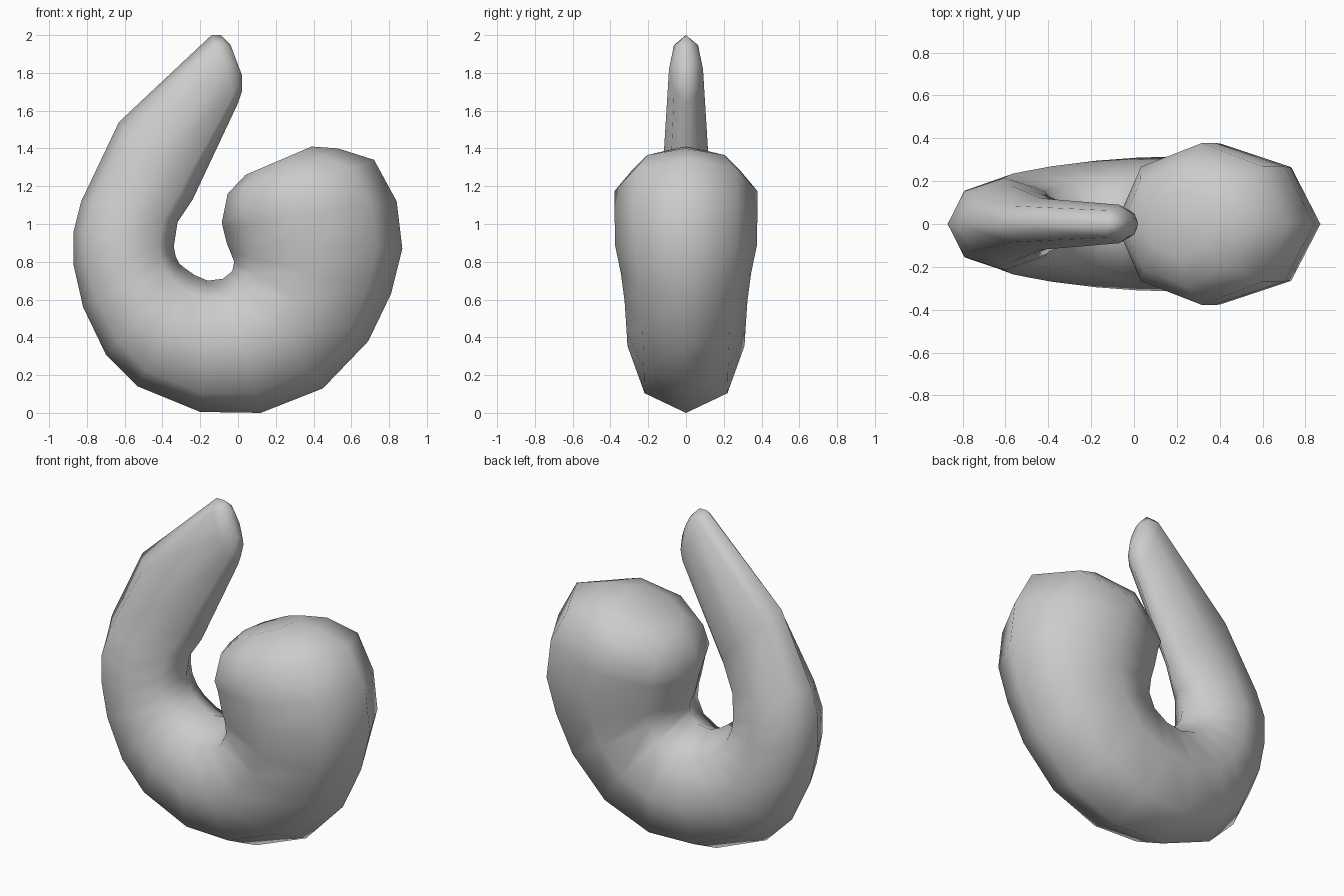
import bpy, bmesh, math

SIDES = 8
# Stations along the curl: outer x, outer z, inner x, inner z, half width in y
STATIONS = [
    (-0.04, 1.95, 0.02, 1.79, 0.03),
    (-0.09, 2.00, 0.02, 1.70, 0.065),
    (-0.14, 2.00, 0.00, 1.64, 0.09),
    (-0.63, 1.54, -0.24, 1.13, 0.12),
    (-0.83, 1.12, -0.32, 1.01, 0.18),
    (-0.87, 0.96, -0.34, 0.88, 0.215),
    (-0.87, 0.78, -0.33, 0.83, 0.22),
    (-0.82, 0.56, -0.31, 0.79, 0.235),
    (-0.70, 0.31, -0.28, 0.765, 0.25),
    (-0.53, 0.14, -0.23, 0.73, 0.27),
    (-0.20, 0.005, -0.16, 0.70, 0.295),
    (0.12, 0.00, -0.08, 0.71, 0.31),
    (0.45, 0.13, -0.03, 0.75, 0.315),
    (0.69, 0.38, -0.02, 0.80, 0.325),
    (0.81, 0.63, -0.04, 0.85, 0.345),
    (0.87, 0.87, -0.06, 0.90, 0.375),
    (0.84, 1.12, -0.08, 0.98, 0.378),
    (0.72, 1.34, -0.085, 1.01, 0.378),
    (0.53, 1.40, -0.055, 1.16, 0.29),
    (0.39, 1.41, 0.04, 1.26, 0.15),
]


def add_ring(bm, station):
    """Elliptical ring spanning the outer and inner profile points."""
    ox, oz, ix, iz, w = station
    ring = []
    for i in range(SIDES):
        a = 2 * math.pi * i / SIDES
        t = math.cos(a) / 2
        ring.append(bm.verts.new(((ox + ix) / 2 + (ox - ix) * t,
                                  w * math.sin(a),
                                  (oz + iz) / 2 + (oz - iz) * t)))
    return ring


# Curled body: lofted tube, slim tip to bulbous end
bm = bmesh.new()
rings = [add_ring(bm, s) for s in STATIONS]
for a, b in zip(rings, rings[1:]):
    for i in range(SIDES):
        j = (i + 1) % SIDES
        bm.faces.new((a[i], a[j], b[j], b[i]))

# End caps
bm.faces.new(rings[0])
bm.faces.new(rings[-1])
bmesh.ops.recalc_face_normals(bm, faces=bm.faces[:])
for f in bm.faces:
    f.smooth = True

mesh = bpy.data.meshes.new("curled_body")
bm.to_mesh(mesh)
bm.free()
body = bpy.data.objects.new("curled_body", mesh)
bpy.context.collection.objects.link(body)
